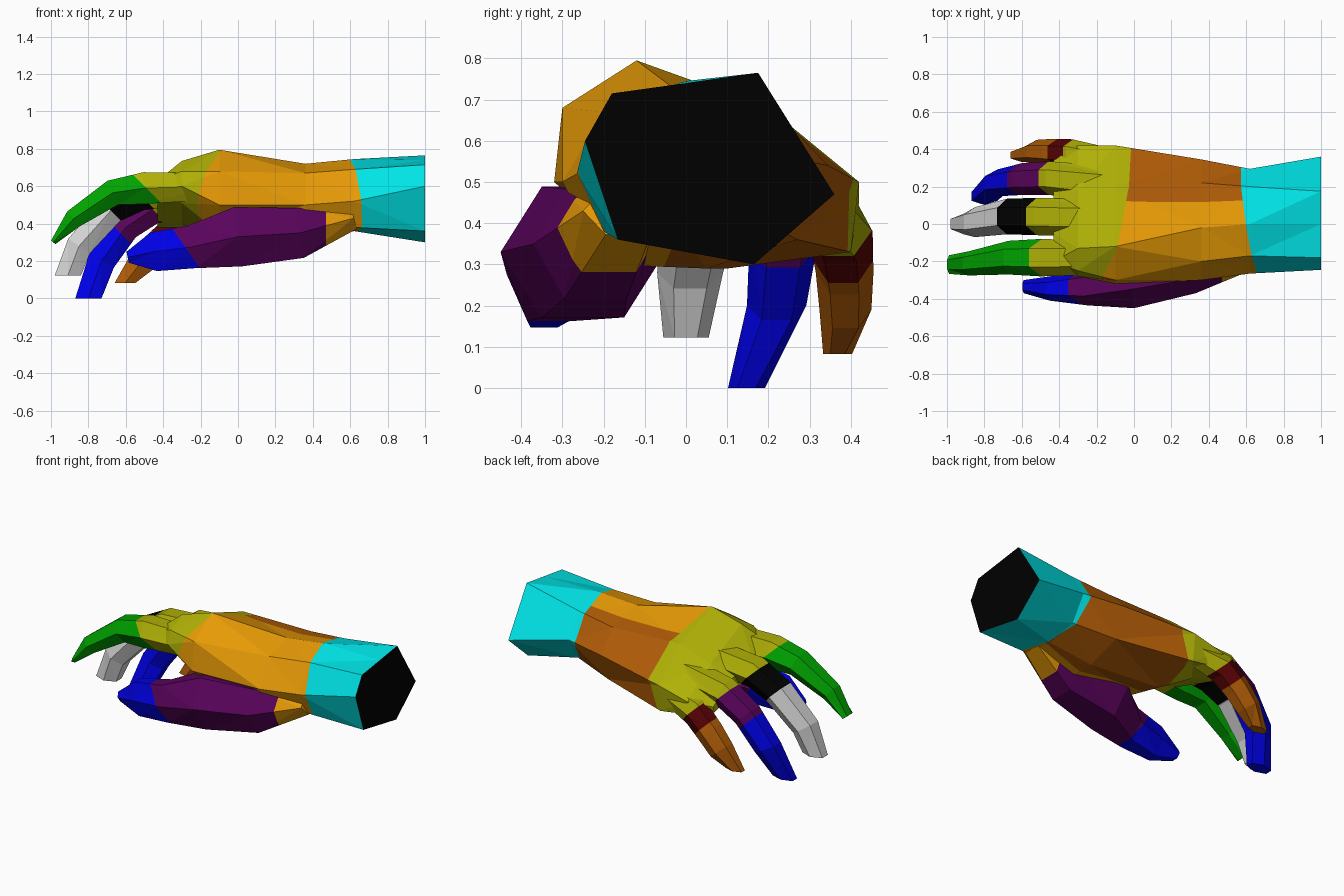
import bpy, bmesh, math
from mathutils import Vector

if "Cube" in bpy.data.objects:
    bpy.data.objects.remove(bpy.data.objects["Cube"])

COLOURS = {
    "cyan": (0, 0.86, 0.88), "light_orange": (0.86, 0.35, 0.002),
    "brown": (0.43, 0.105, 0.002), "olive": (0.43, 0.43, 0.002),
    "green": (0, 0.36, 0), "black": (0, 0, 0),
    "grey": (0.66, 0.66, 0.66), "purple": (0.1, 0.001, 0.105),
    "blue": (0, 0, 0.86), "dark_red": (0.1, 0.001, 0.001),
}
NAMES = list(COLOURS)
MATS = []
for n in NAMES:
    m = bpy.data.materials.new(n)
    m.diffuse_color = (*COLOURS[n], 1)
    m.use_nodes = True
    m.node_tree.nodes["Principled BSDF"].inputs["Base Color"].default_value = m.diffuse_color
    MATS.append(m)


def loft(name, rings, base, bands, end=None):
    """Skin rings of points, cap both ends, then cut colour bands.
    A band (normal, c, colour) paints everything with normal.p < c."""
    bm = bmesh.new()
    loops = [[bm.verts.new(p) for p in r] for r in rings]
    k = len(loops[0])
    for a, b in zip(loops, loops[1:]):
        for i in range(k):
            j = (i + 1) % k
            bm.faces.new((a[i], a[j], b[j], b[i]))
    caps = [bm.faces.new(loops[0]), bm.faces.new(loops[-1])]
    bm.normal_update()
    bmesh.ops.triangulate(bm, faces=[f for f in bm.faces if f not in caps])
    bmesh.ops.recalc_face_normals(bm, faces=bm.faces[:])
    for f in bm.faces:
        f.material_index = NAMES.index(base)
    for normal, c, colour in bands:
        n = Vector(normal)
        bmesh.ops.bisect_plane(bm, geom=bm.verts[:] + bm.edges[:] + bm.faces[:],
                               plane_co=n * (c / n.length_squared), plane_no=n)
        for f in bm.faces:
            if n.dot(f.calc_center_median()) < c:
                f.material_index = NAMES.index(colour)
    if end:
        for f in bm.faces:
            if f.calc_center_median().x > 0.995:
                f.material_index = NAMES.index(end)
    me = bpy.data.meshes.new(name)
    bm.to_mesh(me)
    bm.free()
    for m in MATS:
        me.materials.append(m)
    ob = bpy.data.objects.new(name, me)
    bpy.context.collection.objects.link(ob)


def digit(name, stations, base, bands, level_tip=False):
    """Six-sided digit; station = (x, y, z, half width, half thickness)."""
    rings = []
    last = len(stations) - 1
    for i, (x, y, z, hw, ht) in enumerate(stations):
        a, b = stations[max(i - 1, 0)], stations[min(i + 1, last)]
        t = Vector((b[0] - a[0], 0, b[2] - a[2])).normalized()
        up = Vector((t.z, 0, -t.x))
        if level_tip and i == last:
            up = Vector((-1, 0, 0))
        ring = []
        for s in range(6):
            ang = s * math.pi / 3
            ring.append(Vector((x, y, z)) + Vector((0, hw * math.cos(ang), 0))
                        + up * ht * math.sin(ang) / 0.866)
        rings.append(ring)
    loft(name, rings, base, bands)


# Forearm, wrist, palm and finger webs: eight-point cross-sections (y, z) at each x
sections = {
    1.0: [(-.245, .60), (-.18, .715), (0, .74), (.175, .765),
          (.36, .47), (.165, .30), (0, .33), (-.165, .36)],
    0.62: [(-.265, .52), (-.17, .69), (0, .745), (.2, .70),
           (.295, .55), (.2, .40), (0, .36), (-.2, .38)],
    0.36: [(-.30, .50), (-.2, .67), (-.02, .72), (.22, .67),
           (.345, .54), (.27, .36), (.05, .29), (-.2, .30)],
    -0.1: [(-.32, .50), (-.30, .68), (-.12, .795), (.2, .68),
           (.42, .50), (.40, .33), (.1, .29), (-.15, .35)],
    -0.3: [(-.28, .60), (-.25, .68), (-.13, .735), (.18, .60),
           (.42, .45), (.40, .36), (.15, .40), (-.2, .51)],
    -0.43: [(-.25, .58), (-.2, .63), (-.05, .59), (.17, .52),
            (.34, .42), (.33, .38), (.17, .42), (-.17, .53)],
}
loft("palm_and_wrist", [[(x, y, z) for y, z in s] for x, s in sections.items()],
     "light_orange",
     [((0, -1, .43), .18, "brown"),
      ((1, -.3, -.3), -.29, "olive"),
      ((-1, -.15, -.1), -.672, "cyan")], end="black")

# Fingers, rooted inside the palm
D = (1, 0, 1)
digit("index_finger",
      [(-.12, -.18, .60, .09, .07), (-.5, -.18, .59, .10, .085),
       (-.67, -.18, .565, .09, .07), (-.88, -.21, .425, .065, .052),
       (-.988, -.217, .30, .05, .015)],
      "olive", [(D, .1, "green")])
digit("middle_finger",
      [(-.12, .03, .59, .10, .07), (-.52, .04, .55, .10, .08),
       (-.68, .04, .47, .095, .075), (-.85, .01, .28, .08, .07),
       (-.91, 0, .122, .055, .07)],
      "olive", [(D, .03, "black"), (D, -.21, "grey")], True)
digit("ring_finger",
      [(-.12, .21, .53, .10, .07), (-.45, .245, .48, .09, .08),
       (-.6, .24, .38, .085, .075), (-.73, .22, .2, .072, .075),
       (-.8, .147, .0, .045, .07)],
      "olive", [(D, .02, "purple"), (D, -.28, "blue")], True)
digit("little_finger",
      [(-.1, .34, .44, .06, .06), (-.33, .375, .38, .078, .08),
       (-.44, .385, .28, .07, .075), (-.52, .387, .19, .063, .07),
       (-.605, .368, .082, .035, .055)],
      "olive", [(D, .06, "dark_red"), (D, -.1, "brown")], True)

# Thumb with its fleshy base
digit("thumb",
      [(.62, -.14, .43, .11, .06), (.33, -.22, .35, .15, .135),
       (0, -.25, .33, .2, .16), (-.25, -.335, .275, .1, .115),
       (-.45, -.345, .25, .065, .105), (-.59, -.335, .22, .035, .03)],
      "light_orange",
      [((1, 0, 0), .47, "purple"), ((1, 0, .7), -.09, "blue")])
